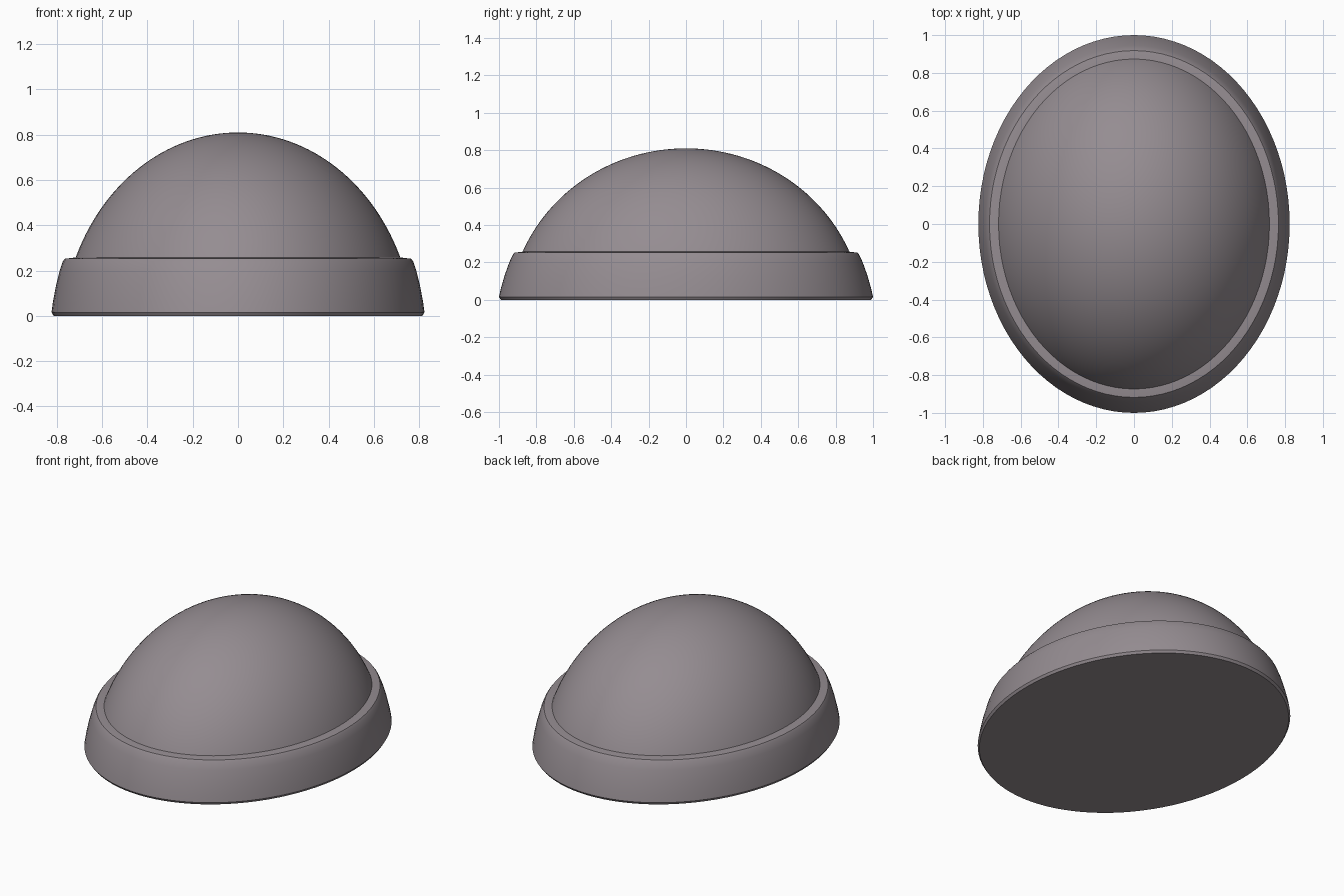
import bpy, bmesh, math

old = bpy.data.objects.get("Cube")
if old:
    bpy.data.objects.remove(old, do_unlink=True)

SEGMENTS = 96

grey = bpy.data.materials.new("warm grey")
grey.use_nodes = True
colour = (0.30, 0.265, 0.285, 1)
grey.diffuse_color = colour
grey.node_tree.nodes["Principled BSDF"].inputs["Base Color"].default_value = colour


def oval_loft(name, rings):
    """Stack oval rings (half width, half depth, height), capped at both ends."""
    bm = bmesh.new()
    loops = []
    for rx, ry, z in rings:
        angles = [2 * math.pi * i / SEGMENTS for i in range(SEGMENTS)]
        loops.append([bm.verts.new((rx * math.cos(a), ry * math.sin(a), z)) for a in angles])
    for low, high in zip(loops, loops[1:]):
        for i in range(SEGMENTS):
            j = (i + 1) % SEGMENTS
            bm.faces.new((low[i], low[j], high[j], high[i]))
    bm.faces.new(loops[0][::-1])
    bm.faces.new(loops[-1])
    mesh = bpy.data.meshes.new(name)
    bm.to_mesh(mesh)
    bm.free()
    mesh.materials.append(grey)
    obj = bpy.data.objects.new(name, mesh)
    bpy.context.collection.objects.link(obj)
    bpy.ops.object.select_all(action="DESELECT")
    obj.select_set(True)
    bpy.context.view_layer.objects.active = obj
    bpy.ops.object.shade_smooth_by_angle(angle=math.radians(35))
    return obj


# Rim band with a gently leaning wall and a small bevelled top edge
oval_loft("rim_band", [
    (0.815, 0.99, 0.0), (0.824, 1.0, 0.015), (0.818, 0.99, 0.06),
    (0.805, 0.97, 0.13), (0.788, 0.945, 0.2), (0.774, 0.927, 0.24),
    (0.765, 0.918, 0.252), (0.715, 0.87, 0.258)])

# Dome: upper cap of an ellipsoid whose centre lies below the ground
CENTRE, TOP, BASE = -0.1, 0.81, 0.24
height = TOP - CENTRE
start = math.asin((BASE - CENTRE) / height)
dome = []
for k in range(33):
    t = start + (math.pi / 2 - 0.004 - start) * k / 32
    dome.append((0.78 * math.cos(t), 0.95 * math.cos(t), CENTRE + height * math.sin(t)))
oval_loft("dome", dome)
